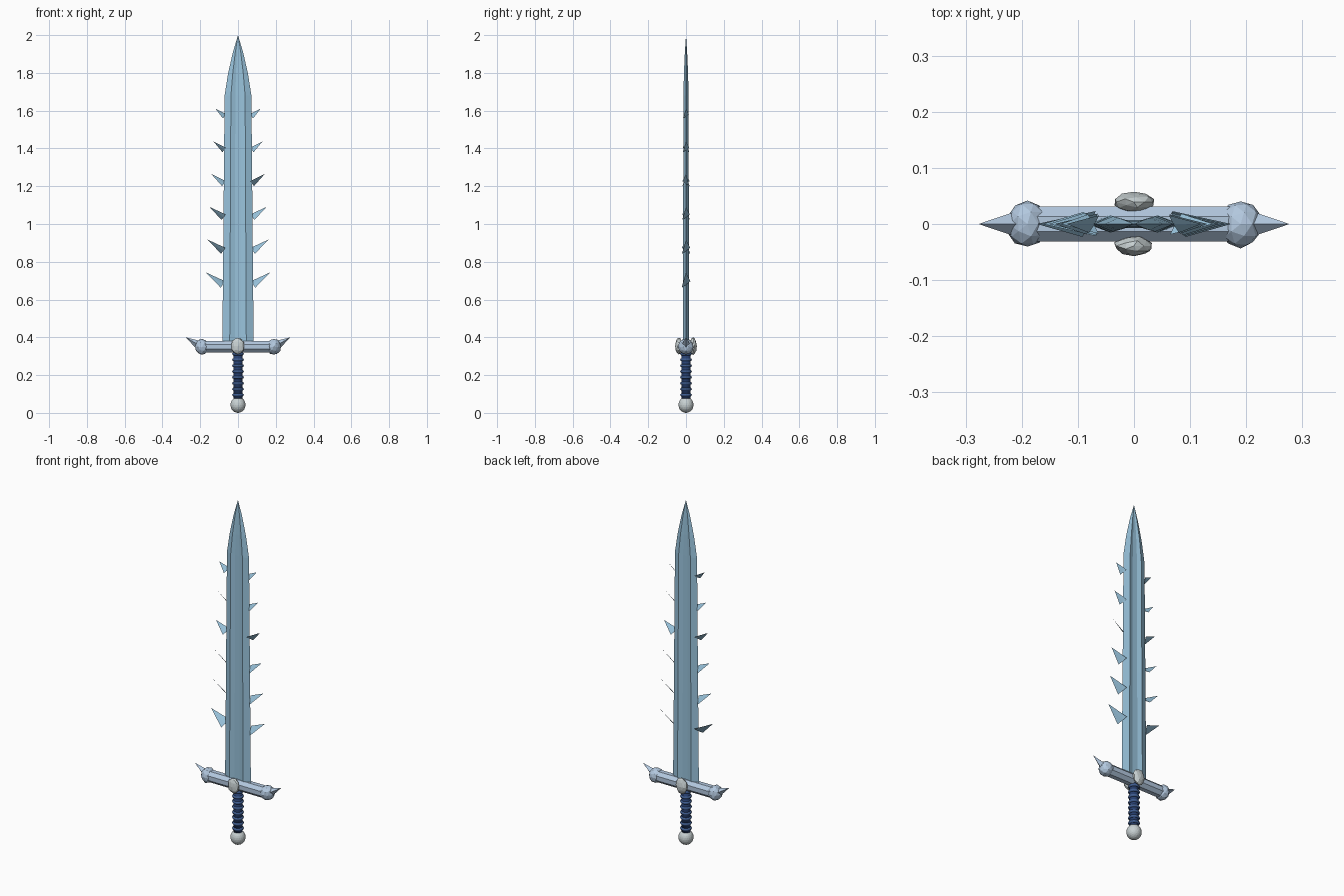
import bpy, bmesh, math, random
from mathutils import Vector, Matrix

if "Cube" in bpy.data.objects:
    bpy.data.objects.remove(bpy.data.objects["Cube"])

random.seed(4)


def material(name, rgb):
    m = bpy.data.materials.new(name)
    m.diffuse_color = (*rgb, 1)
    m.use_nodes = True
    m.node_tree.nodes["Principled BSDF"].inputs["Base Color"].default_value = m.diffuse_color
    return m


ICE = material("ice", (0.32, 0.55, 0.72))
FROST = material("frost", (0.45, 0.58, 0.74))
STONE = material("pale_stone", (0.58, 0.64, 0.65))
NAVY = material("navy", (0.02, 0.05, 0.16))
WRAP = material("wrap_blue", (0.05, 0.11, 0.28))


def finish(name, bm, mat, smooth=False):
    bmesh.ops.recalc_face_normals(bm, faces=bm.faces[:])
    me = bpy.data.meshes.new(name)
    bm.to_mesh(me)
    bm.free()
    me.materials.append(mat)
    for p in me.polygons:
        p.use_smooth = smooth
    ob = bpy.data.objects.new(name, me)
    bpy.context.collection.objects.link(ob)
    return ob


def frame(x, y, z, origin):
    # matrix from three axes and an origin
    m = Matrix((x, y, z)).transposed().to_4x4()
    m.translation = origin
    return m


def spike(name, base, tip, radius, sides=4, roll=0.0, flat=1.0, mat=ICE):
    # cone leaning in the xz plane; flat squeezes it into a shard
    base, tip = Vector(base), Vector(tip)
    axis = tip - base
    length = axis.length
    axis.normalize()
    up = Vector((0, 1, 0)).cross(axis).normalized()
    if up.z < 0:
        up = -up
    wide = Vector((0, 1, 0)) * math.cos(roll) + up * math.sin(roll)
    m = frame(wide, axis.cross(wide), axis, base)
    bm = bmesh.new()
    bmesh.ops.create_cone(bm, cap_ends=True, segments=sides, radius1=radius, radius2=0,
                          depth=length, matrix=Matrix.Translation((0, 0, length / 2)))
    bmesh.ops.transform(bm, verts=bm.verts[:], matrix=m @ Matrix.Diagonal((1, flat, 1, 1)))
    return finish(name, bm, mat)


def rock(name, centre, size, jitter, mat, subdiv=2):
    # faceted, slightly lumpy ball
    bm = bmesh.new()
    bmesh.ops.create_icosphere(bm, subdivisions=subdiv, radius=1)
    for v in bm.verts:
        k = 1 + random.uniform(-jitter, jitter)
        v.co = Vector(centre) + Vector([c * s * k for c, s in zip(v.co, size)])
    return finish(name, bm, mat)


# blade: fullered cross-section lofted up to a point
section = [(1, 0), (0.53, 1), (0.2, 0.5), (-0.2, 0.5), (-0.53, 1),
           (-1, 0), (-0.53, -1), (-0.2, -0.5), (0.2, -0.5), (0.53, -1)]
stations = [(0.35, 0.083, 0.015), (1.0, 0.077, 0.015), (1.68, 0.071, 0.0135),
            (1.80, 0.052, 0.011), (1.91, 0.027, 0.006)]
bm = bmesh.new()
rings = [[bm.verts.new((x * w, y * t, z)) for x, y in section] for z, w, t in stations]
n = len(section)
for lo, hi in zip(rings, rings[1:]):
    for i in range(n):
        bm.faces.new((lo[i], lo[(i + 1) % n], hi[(i + 1) % n], hi[i]))
bm.faces.new(rings[0])
point = bm.verts.new((0, 0, 2.0))
for i in range(n):
    bm.faces.new((rings[-1][i], rings[-1][(i + 1) % n], point))
finish("blade", bm, ICE)

# thin shards along both edges, shrinking upward, each twisted one way or the other
twist = {1: (1, 1, 1, -1, 1, 1), -1: (1, -1, -1, 1, -1, 1)}
for side, turns in twist.items():
    for i, turn in enumerate(turns):
        f = i / 5
        z = 0.68 + 0.178 * i
        spike(f"edge_shard_{'right' if side > 0 else 'left'}_{i + 1}",
              (side * (0.080 - 0.009 * f), 0, z),
              (side * (0.173 - 0.053 * f), 0, z + 0.065 - 0.024 * f),
              0.031 - 0.010 * f, roll=turn * math.radians(42), flat=0.06)

# crossguard bar
bm = bmesh.new()
bmesh.ops.create_cone(bm, cap_ends=True, segments=8, radius1=0.034, radius2=0.034, depth=0.38,
                      matrix=Matrix.Translation((0, 0, 0.35)) @ Matrix.Rotation(math.pi / 2, 4, 'Y')
                      @ Matrix.Rotation(math.pi / 8, 4, 'Z'))
finish("crossguard", bm, FROST)

# guard end knobs and their horns
for side, label in ((1, "right"), (-1, "left")):
    rock(f"guard_knob_{label}", (side * 0.19, 0, 0.35), (0.038, 0.042, 0.042), 0.05, FROST)
    spike(f"guard_horn_{label}", (side * 0.212, 0, 0.362), (side * 0.277, 0, 0.40), 0.022,
          mat=FROST)

# centre stones on both faces of the guard
for side, label in ((-1, "front"), (1, "back")):
    rock(f"centre_stone_{label}", (0, side * 0.039, 0.354), (0.035, 0.018, 0.046), 0.07, STONE)

# grip core
bm = bmesh.new()
bmesh.ops.create_cone(bm, cap_ends=True, segments=16, radius1=0.024, radius2=0.024, depth=0.28,
                      matrix=Matrix.Translation((0, 0, 0.20)))
finish("grip", bm, NAVY, True).data.update()

# grip wrap rings
for i in range(8):
    bpy.ops.mesh.primitive_torus_add(major_radius=0.023, minor_radius=0.008, major_segments=16,
                                     minor_segments=8, location=(0, 0, 0.095 + 0.031 * i))
    ring = bpy.context.object
    ring.name = f"grip_ring_{i + 1}"
    ring.data.materials.append(WRAP)
    bpy.ops.object.shade_smooth()

# pommel
rock("pommel", (0, 0, 0.0425), (0.04, 0.04, 0.0425), 0.0, STONE, 3)
